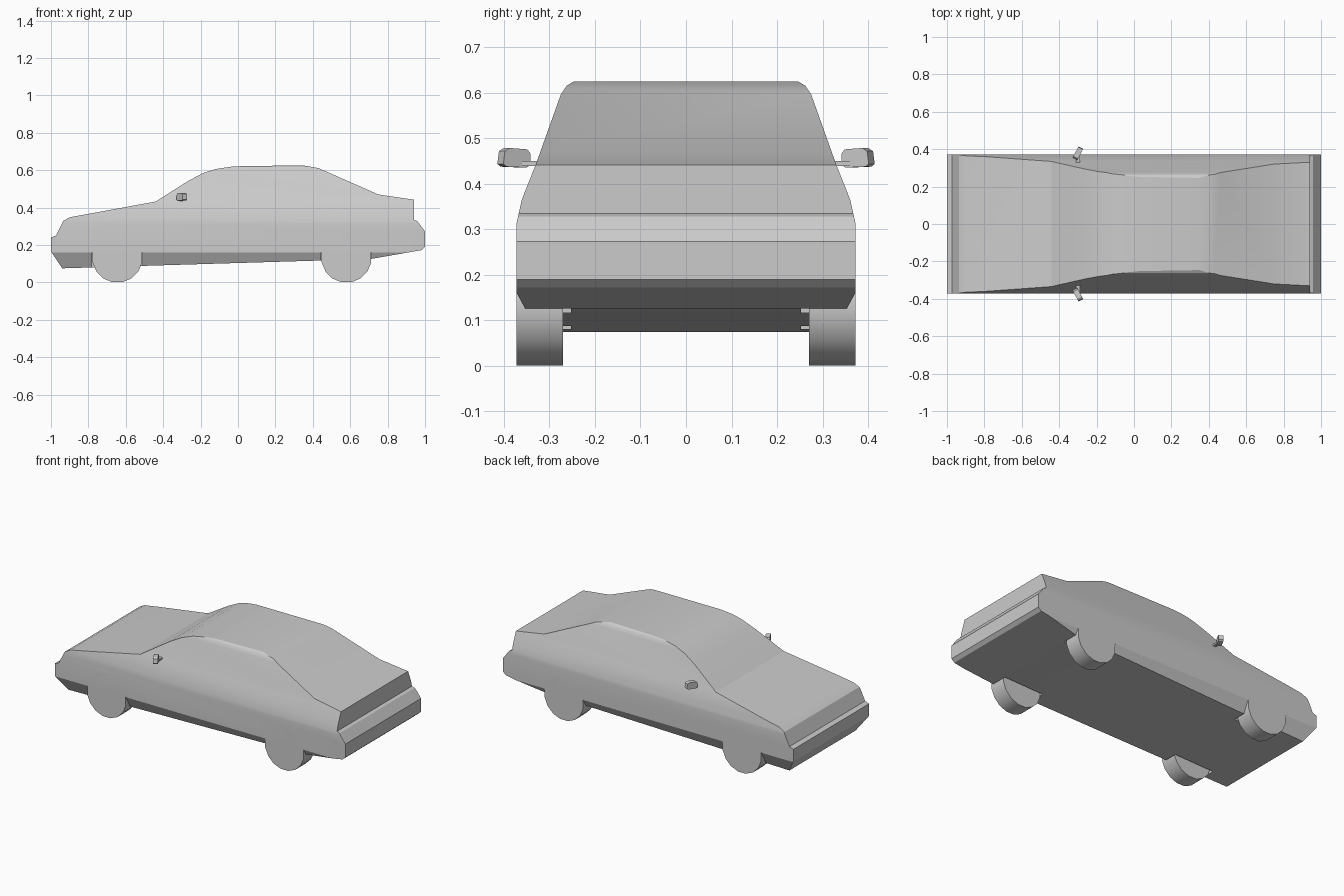
import bpy, bmesh, math

if "Cube" in bpy.data.objects:
    bpy.data.objects.remove(bpy.data.objects["Cube"])

grey = bpy.data.materials.new("light_grey")
grey.diffuse_color = (0.6, 0.6, 0.6, 1)
grey.use_nodes = True
grey.node_tree.nodes["Principled BSDF"].inputs["Base Color"].default_value = grey.diffuse_color


def prism(name, points, place, lo, hi):
    """Extrude a closed outline between lo and hi; place(a, b, t) gives a 3D point."""
    bm = bmesh.new()
    ends = [[bm.verts.new(place(a, b, t)) for a, b in points] for t in (lo, hi)]
    n = len(points)
    for ring in ends:
        bm.faces.new(ring)
    for i in range(n):
        j = (i + 1) % n
        bm.faces.new((ends[0][i], ends[0][j], ends[1][j], ends[1][i]))
    bmesh.ops.recalc_face_normals(bm, faces=bm.faces[:])
    mesh = bpy.data.meshes.new(name)
    bm.to_mesh(mesh)
    bm.free()
    obj = bpy.data.objects.new(name, mesh)
    bpy.context.collection.objects.link(obj)
    mesh.materials.append(grey)
    return obj


def along_x(a, b, t):
    return (t, a, b)


def along_y(a, b, t):
    return (a, t, b)


def boolean(obj, cutter, operation):
    mod = obj.modifiers.new(cutter.name, 'BOOLEAN')
    mod.object, mod.operation, mod.solver = cutter, operation, 'EXACT'
    bpy.context.view_layer.objects.active = obj
    bpy.ops.object.modifier_apply(modifier=mod.name)
    bpy.data.objects.remove(cutter, do_unlink=True)


def smooth(obj, degrees):
    bpy.ops.object.select_all(action='DESELECT')
    obj.select_set(True)
    bpy.context.view_layer.objects.active = obj
    bpy.ops.object.shade_smooth_by_angle(angle=math.radians(degrees))


# Body: side silhouette trimmed by the car's cross-section
side = [(-1, 0.165), (-1, 0.24), (-0.973, 0.25), (-0.935, 0.328), (-0.9, 0.348),
        (-0.44, 0.432), (-0.27, 0.54), (-0.19, 0.583), (-0.12, 0.606), (-0.04, 0.618),
        (0.03, 0.622), (0.35, 0.625), (0.43, 0.611), (0.75, 0.47), (0.94, 0.442),
        (0.94, 0.335), (0.958, 0.328), (1, 0.273), (1, 0.19), (0.98, 0.172),
        (0.71, 0.125), (0.45, 0.117), (-0.94, 0.075)]
half = [(0.32, 0.065), (0.372, 0.16), (0.372, 0.315), (0.361, 0.365), (0.33, 0.443),
        (0.275, 0.597), (0.262, 0.616), (0.245, 0.626), (0.245, 0.7)]
section = half + [(-y, z) for y, z in reversed(half)]
body = prism("body", side, along_y, -0.5, 0.5)
boolean(body, prism("section", section, along_x, -1.2, 1.2), 'INTERSECT')

# Wheel wells and wheels
R = 0.135
for label, x in (("front", -0.645), ("rear", 0.58)):
    for tag, s in (("left", -1), ("right", 1)):
        well = [(x - R, 0), (x + R, 0), (x + R, 0.16), (x - R, 0.16)]
        boolean(body, prism("well", well, along_y, s * 0.253, s * 0.5), 'DIFFERENCE')
        rim = [(x + R * math.cos((i + 0.5) * math.pi / 8),
                0.133 + R * math.sin((i + 0.5) * math.pi / 8)) for i in range(16)]
        wheel = prism(f"{label}_{tag}_wheel", rim, along_y, s * 0.27, s * 0.372)
        smooth(wheel, 40)
smooth(body, 22)

# Door mirrors: rounded housings swept back, each on a short stalk
housing = [(-0.034, -0.014), (-0.026, -0.02), (0.024, -0.022), (0.034, -0.016),
           (0.034, 0.008), (0.026, 0.018), (-0.018, 0.021), (-0.03, 0.014)]
ang = math.radians(28)
for tag, s in (("left", -1), ("right", 1)):
    def swept(a, b, t, s=s):
        return (-0.3 + a * math.sin(ang) + t * math.cos(ang),
                s * (0.378 + a * math.cos(ang) - t * math.sin(ang)), 0.458 + b)
    mirror = prism(f"{tag}_mirror", [(-a, b) for a, b in housing], swept, -0.014, 0.014)
    stalk = [(-0.31, 0.44), (-0.29, 0.44), (-0.29, 0.45), (-0.31, 0.45)]
    prism(f"{tag}_mirror_stalk", stalk, along_y, s * 0.315, s * 0.36)
